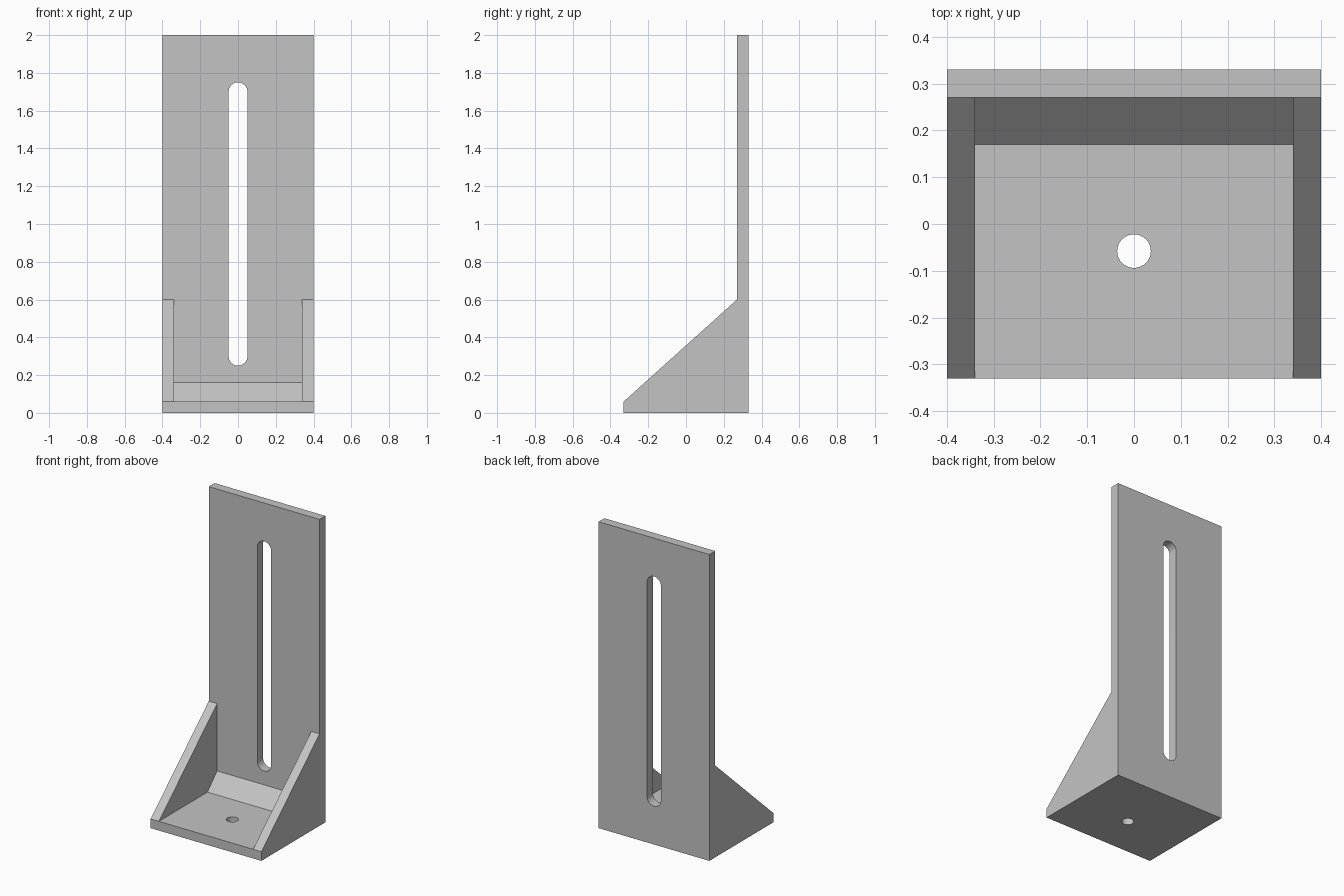
import bpy
import bmesh
from math import cos, sin, pi
from mathutils import Vector

if "Cube" in bpy.data.objects:
    bpy.data.objects.remove(bpy.data.objects["Cube"], do_unlink=True)

grey = bpy.data.materials.new("plain grey")
grey.use_nodes = True
colour = (0.55, 0.55, 0.55, 1)
grey.diffuse_color = colour
grey.node_tree.nodes["Principled BSDF"].inputs["Base Color"].default_value = colour


def prism(name, points, sweep):
    """Closed solid made by sweeping a flat outline along a vector."""
    bm = bmesh.new()
    face = bm.faces.new([bm.verts.new(p) for p in points])
    swept = bmesh.ops.extrude_face_region(bm, geom=[face])["geom"]
    verts = [v for v in swept if isinstance(v, bmesh.types.BMVert)]
    bmesh.ops.translate(bm, verts=verts, vec=Vector(sweep))
    bmesh.ops.recalc_face_normals(bm, faces=bm.faces)
    mesh = bpy.data.meshes.new(name)
    bm.to_mesh(mesh)
    bm.free()
    mesh.materials.append(grey)
    obj = bpy.data.objects.new(name, mesh)
    bpy.context.collection.objects.link(obj)
    return obj


def side_prism(name, profile, half_width):
    return prism(name, [(-half_width, y, z) for y, z in profile], (2 * half_width, 0, 0))


def arc(cx, cy, radius, start, end, steps):
    angles = [start + (end - start) * i / steps for i in range(steps + 1)]
    return [(cx + radius * cos(a), cy + radius * sin(a)) for a in angles]


def cut(target, cutter):
    cutter.hide_render = True
    mod = target.modifiers.new("cut", 'BOOLEAN')
    mod.operation = 'DIFFERENCE'
    mod.solver = 'EXACT'
    mod.object = cutter
    bpy.context.view_layer.objects.active = target
    bpy.ops.object.modifier_apply(modifier=mod.name)
    bpy.data.objects.remove(cutter, do_unlink=True)


# Full-width bracket: base, upright plate and sloping flanks
bracket = side_prism("angle_bracket", [
    (-0.33, 0), (0.33, 0), (0.33, 2), (0.27, 2), (0.27, 0.6), (-0.33, 0.06)], 0.4)

# Pocket between the two gussets, leaving a sloped fillet at the inner corner
cut(bracket, side_prism("pocket_cutter", [
    (-0.5, 0.06), (0.17, 0.06), (0.27, 0.16), (0.27, 0.6), (-0.5, 0.8)], 0.34))

# Long rounded slot through the upright plate
outline = arc(0, 1.7, 0.05, 0, pi, 16) + arc(0, 0.3, 0.05, pi, 2 * pi, 16)
cut(bracket, prism("slot_cutter", [(x, 0.2, z) for x, z in outline], (0, 0.2, 0)))

# Round bolt hole through the base
circle = arc(0, -0.058, 0.036, 0, 2 * pi, 32)[:-1]
cut(bracket, prism("hole_cutter", [(x, y, -0.1) for x, y in circle], (0, 0, 0.3)))

# Smooth the curved walls, keep the corners crisp
bpy.ops.object.select_all(action='DESELECT')
bracket.select_set(True)
bpy.context.view_layer.objects.active = bracket
bpy.ops.object.shade_smooth_by_angle(angle=pi / 6)
